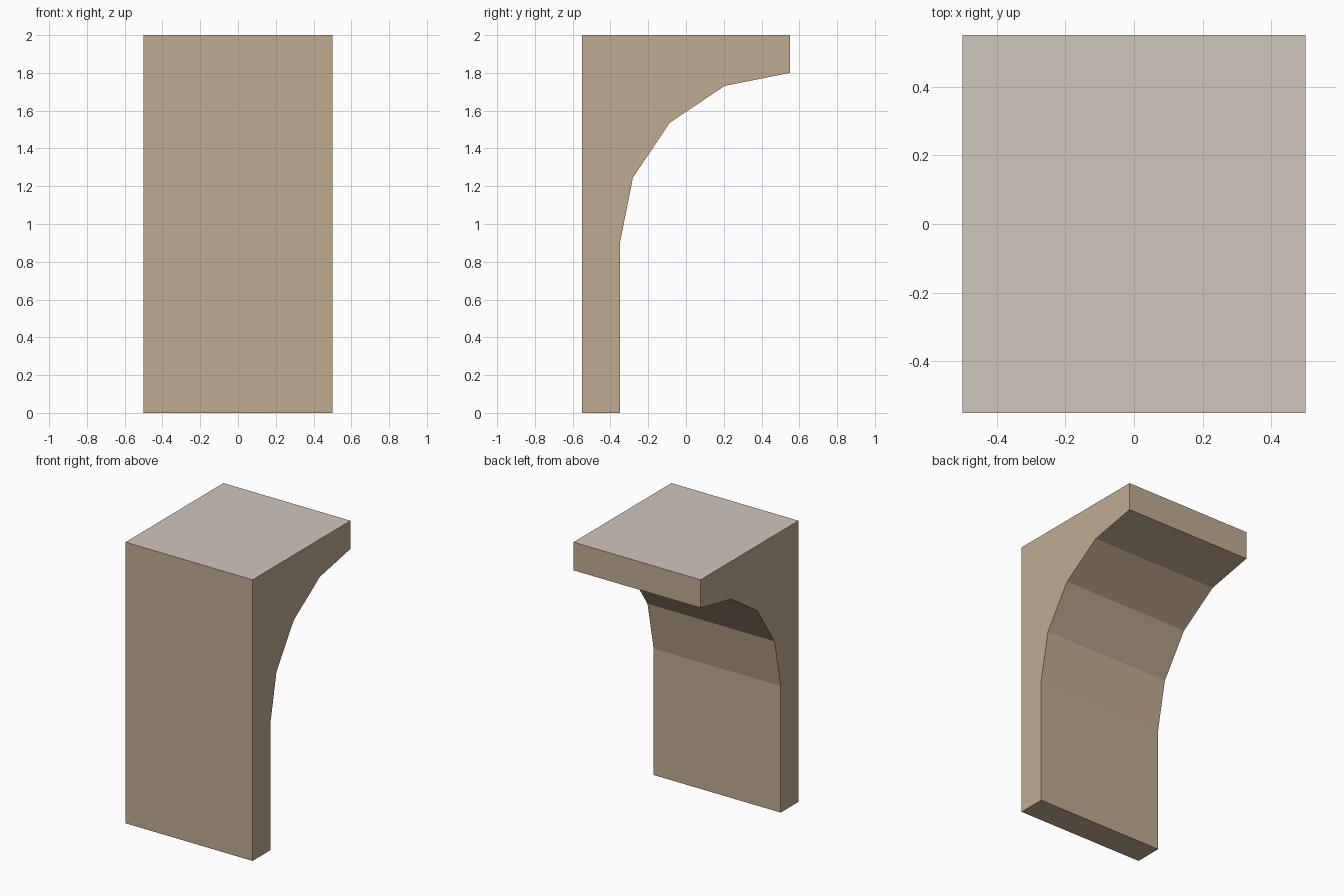
import bpy, bmesh, math

if "Cube" in bpy.data.objects:
    bpy.data.objects.remove(bpy.data.objects["Cube"])

WIDTH, HALF_DEPTH, HEIGHT = 1.0, 0.55, 2.0
RADIUS, SEGMENTS = 0.9, 4


def material(name, color):
    mat = bpy.data.materials.new(name)
    mat.diffuse_color = (*color, 1.0)
    mat.use_nodes = True
    mat.node_tree.nodes["Principled BSDF"].inputs["Base Color"].default_value = mat.diffuse_color
    return mat


# Side profile (y, z): thin wall, coved underside, overhanging top slab
cove = []
for i in range(SEGMENTS + 1):
    a = math.radians(90) * i / SEGMENTS
    cove.append((HALF_DEPTH - RADIUS * math.cos(a), 0.9 + RADIUS * math.sin(a)))
profile = [(-HALF_DEPTH, 0), (-0.35, 0), *cove,
           (HALF_DEPTH, HEIGHT), (-HALF_DEPTH, HEIGHT)]

# Extrude the profile across the width
bm = bmesh.new()
side = bm.faces.new([bm.verts.new((-WIDTH / 2, y, z)) for y, z in profile])
ext = bmesh.ops.extrude_face_region(bm, geom=[side], use_keep_orig=True)
moved = [g for g in ext["geom"] if isinstance(g, bmesh.types.BMVert)]
bmesh.ops.translate(bm, verts=moved, vec=(WIDTH, 0, 0))
bmesh.ops.recalc_face_normals(bm, faces=bm.faces[:])

# Paler finish on the top surface only
for f in bm.faces:
    f.material_index = 1 if f.normal.z > 0.9 else 0

mesh = bpy.data.meshes.new("coved_wall")
bm.to_mesh(mesh)
bm.free()
mesh.materials.append(material("tan_wall", (0.54, 0.41, 0.28)))
mesh.materials.append(material("pale_top", (0.64, 0.57, 0.50)))
wall = bpy.data.objects.new("coved_wall", mesh)
bpy.context.collection.objects.link(wall)
